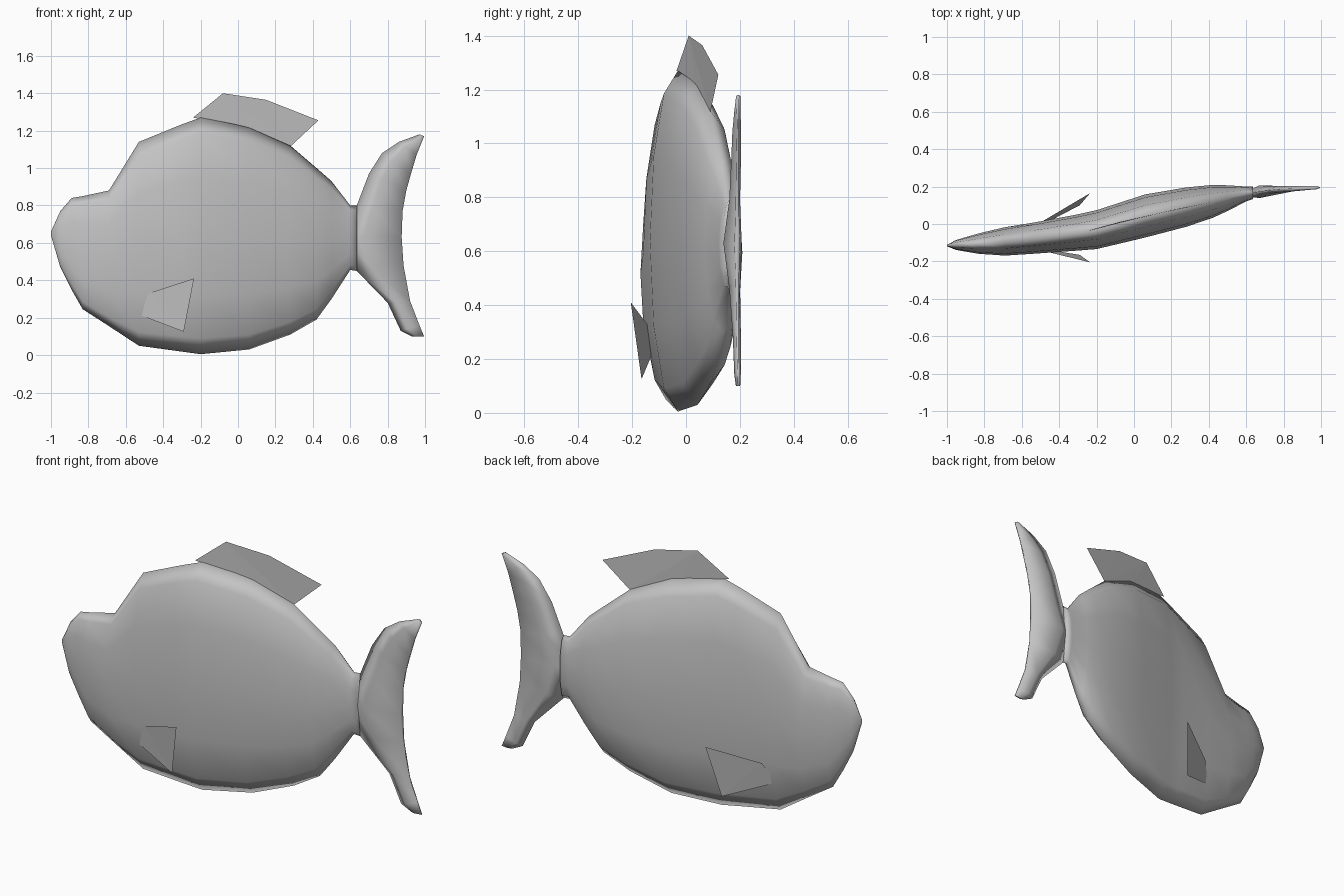
import bpy
import bmesh
import math

cube = bpy.data.objects.get("Cube")
if cube:
    bpy.data.objects.remove(cube, do_unlink=True)

grey = bpy.data.materials.new("Plain Grey")
grey.use_nodes = True
grey.diffuse_color = (0.55, 0.55, 0.55, 1)
shader = next(n for n in grey.node_tree.nodes if n.type == 'BSDF_PRINCIPLED')
shader.inputs["Base Color"].default_value = grey.diffuse_color


def interpolate(curve, x):
    """Linear interpolation along a list of (position, value) pairs."""
    if x <= curve[0][0]:
        return curve[0][1]
    for (start, low), (end, high) in zip(curve, curve[1:]):
        if x <= end:
            return low + (high - low) * (x - start) / (end - start)
    return curve[-1][1]


def add_part(name, bm, smooth):
    """Turn a bmesh into a named, coloured object."""
    bmesh.ops.recalc_face_normals(bm, faces=bm.faces[:])
    for face in bm.faces:
        face.smooth = smooth
    mesh = bpy.data.meshes.new(name)
    bm.to_mesh(mesh)
    bm.free()
    mesh.materials.append(grey)
    obj = bpy.data.objects.new(name, mesh)
    bpy.context.collection.objects.link(obj)
    return obj


def loft(name, rings):
    """Skin a list of closed rings and cap both ends."""
    bm = bmesh.new()
    loops = [[bm.verts.new(point) for point in ring] for ring in rings]
    count = len(loops[0])
    for first, second in zip(loops, loops[1:]):
        for i in range(count):
            j = (i + 1) % count
            bm.faces.new((first[i], first[j], second[j], second[i]))
    bm.faces.new(loops[0])
    bm.faces.new(loops[-1])
    return add_part(name, bm, True)


def sheet(name, outline):
    """Single flat fin from an outline."""
    bm = bmesh.new()
    bm.faces.new([bm.verts.new(point) for point in outline])
    bmesh.ops.triangulate(bm, faces=bm.faces[:])
    return add_part(name, bm, False)


# Sideways sweep of the spine and half thickness, both along x
spine = [(-1, -.115), (-.75, -.1), (-.4, -.06), (-.2, -.03), (0, .03),
         (.44, .125), (.62, .165), (.75, .185), (1, .195)]
girth = [(-1, .004), (-.95, .027), (-.75, .073), (-.4, .09), (0, .118),
         (.28, .105), (.44, .086), (.62, .034)]

# Body: elliptical rings between the back and belly lines (x, back, belly)
body_profile = [
    (-1, .66, .64), (-.95, .77, .47), (-.89, .84, .35), (-.83, .85, .245),
    (-.69, .88, .155), (-.53, 1.14, .05), (-.31, 1.23, .02), (-.2, 1.27, .005),
    (.06, 1.22, .03), (.28, 1.12, .11), (.42, 1, .19), (.5, .93, .3),
    (.6, .8, .455), (.635, .8, .45),
]
SIDES = 12
body_rings = []
for x, back, belly in body_profile:
    middle, half = (back + belly) / 2, (back - belly) / 2
    ring = []
    for step in range(SIDES):
        angle = math.tau * step / SIDES
        ring.append((x,
                     interpolate(spine, x) + interpolate(girth, x) * math.cos(angle),
                     middle + half * math.sin(angle)))
    body_rings.append(ring)
loft("body", body_rings)

# Tail: rows from the lower tip to the upper tip
# (leading x, leading z, trailing x, trailing z, half thickness)
tail_rows = [
    (.93, .1, .995, .1, .008), (.87, .13, .97, .16, .012),
    (.8, .28, .92, .29, .015), (.635, .45, .885, .48, .02),
    (.56, .63, .875, .63, .034), (.635, .8, .88, .77, .02),
    (.7, .97, .9, .88, .018), (.77, 1.08, .925, .97, .016),
    (.86, 1.14, .955, 1.07, .012), (.97, 1.18, .995, 1.17, .008),
]
tail_rings = []
for lead_x, lead_z, trail_x, trail_z, thick in tail_rows:
    ring = []
    # Each row runs out along one face and back along the other
    for along, side in ((0, 0), (.35, 1), (1, .3), (1, -.3), (.35, -1)):
        x = lead_x + (trail_x - lead_x) * along
        z = lead_z + (trail_z - lead_z) * along
        ring.append((x, interpolate(spine, x) + side * thick, z))
    tail_rings.append(ring)
loft("tail_fin", tail_rings)

# Dorsal fin: a thin sheet following the back
sheet("dorsal_fin", [
    (-.24, -.035, 1.27), (-.08, .01, 1.4), (.15, .06, 1.365),
    (.43, .12, 1.255), (.28, .09, 1.115), (.04, .035, 1.215),
])

# Pectoral fins: outline as (x, z, right y, left y)
pectoral = [(-.54, .22, -.125, -.03), (-.48, .33, -.145, .02),
            (-.235, .41, -.205, .165), (-.29, .125, -.165, .1)]
sheet("right_pectoral_fin", [(x, right, z) for x, z, right, left in pectoral])
sheet("left_pectoral_fin", [(x, left, z) for x, z, right, left in pectoral])
